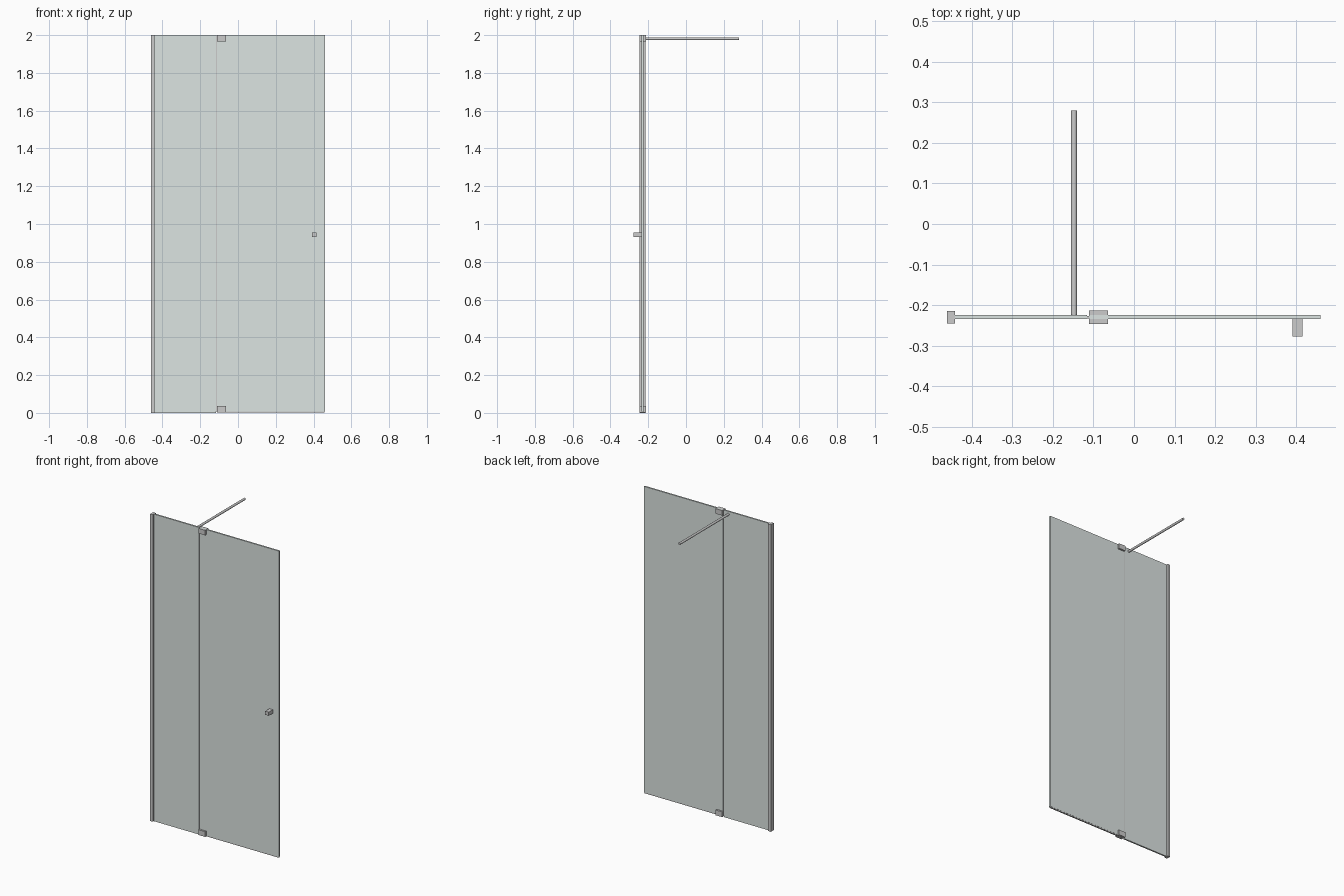
import bpy, math

if "Cube" in bpy.data.objects:
    bpy.data.objects.remove(bpy.data.objects["Cube"])

glass = bpy.data.materials.new("glass")
glass.diffuse_color = (0.72, 0.78, 0.76, 0.4)
glass.use_nodes = True
glass.node_tree.nodes["Principled BSDF"].inputs["Base Color"].default_value = glass.diffuse_color


def box(name, x, y, z, mat=None, bevel=0.0):
    """Box spanning the given (min, max) ranges."""
    bpy.ops.mesh.primitive_cube_add(
        size=1, location=[(a + b) / 2 for a, b in (x, y, z)])
    o = bpy.context.object
    o.name = name
    o.scale = [b - a for a, b in (x, y, z)]
    bpy.ops.object.transform_apply(location=False, rotation=False, scale=True)
    if mat:
        o.data.materials.append(mat)
    if bevel:
        m = o.modifiers.new("edge", 'BEVEL')
        m.width = bevel
        m.segments = 1
    return o


GLASS_Y = (-0.235, -0.225)

# Wall channel at the left edge
box("wall_profile", (-0.461, -0.442), (-0.245, -0.215), (0, 2))

# Glass panes and the seals between and below them
box("fixed_pane", (-0.442, -0.116), GLASS_Y, (0, 2), glass)
box("door_pane", (-0.110, 0.460), GLASS_Y, (0.008, 2), glass)
box("joint_seal", (-0.116, -0.110), (-0.233, -0.227), (0.008, 1.998))
box("bottom_seal", (-0.110, 0.459), (-0.234, -0.226), (0.002, 0.008))

# Pivot hinges at top and bottom
for name, z in (("bottom_hinge", (0.003, 0.037)), ("top_hinge", (1.967, 2.0))):
    box(name, (-0.111, -0.064), (-0.247, -0.213), z)

# Door knob
box("knob", (0.391, 0.416), (-0.278, -0.235), (0.932, 0.956))

# Round stabiliser bar running back to the wall
y0, y1 = -0.228, 0.28
bpy.ops.mesh.primitive_cylinder_add(
    vertices=24, radius=0.0075, depth=y1 - y0,
    location=(-0.148, (y0 + y1) / 2, 1.981), rotation=(math.pi / 2, 0, 0))
bpy.context.object.name = "support_bar"
bpy.ops.object.shade_smooth_by_angle()
